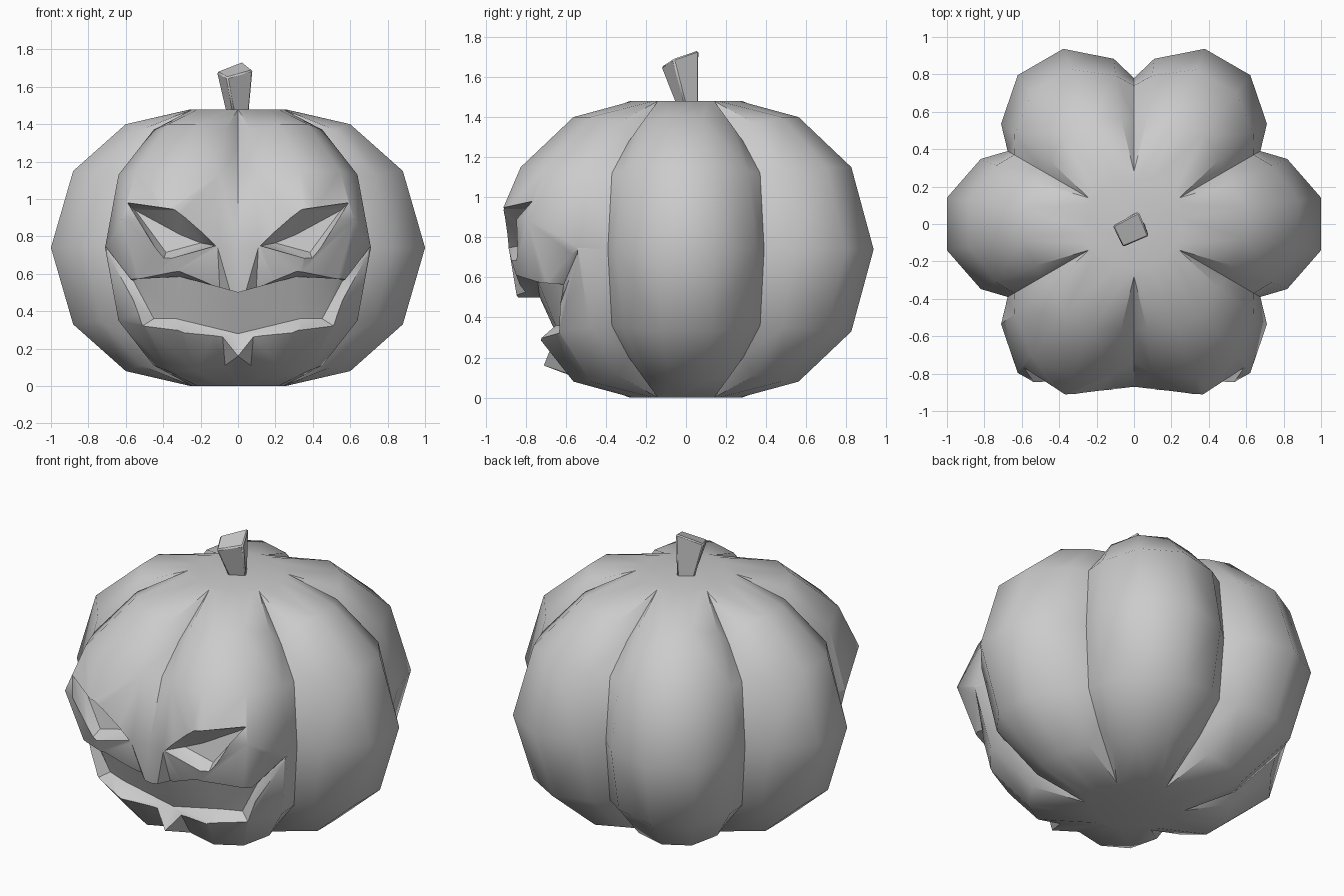
import bpy, bmesh, math
from mathutils import Vector

if "Cube" in bpy.data.objects:
    bpy.data.objects.remove(bpy.data.objects["Cube"])


def mesh_object(name, verts, faces, triangulate=False):
    bm = bmesh.new()
    vs = [bm.verts.new(v) for v in verts]
    for f in faces:
        bm.faces.new([vs[i] for i in f])
    bmesh.ops.recalc_face_normals(bm, faces=bm.faces)
    if triangulate:
        bmesh.ops.triangulate(bm, faces=bm.faces)
    me = bpy.data.meshes.new(name)
    bm.to_mesh(me)
    bm.free()
    ob = bpy.data.objects.new(name, me)
    bpy.context.collection.objects.link(ob)
    return ob


def loft(name, rings, triangulate=False):
    """Bridge equal-sized closed rings and cap both ends."""
    n = len(rings[0])
    verts = [v for r in rings for v in r]
    faces = [(k * n + i, k * n + (i + 1) % n, (k + 1) * n + (i + 1) % n, (k + 1) * n + i)
             for k in range(len(rings) - 1) for i in range(n)]
    faces += [range(n), range((len(rings) - 1) * n, len(rings) * n)]
    return mesh_object(name, verts, faces, triangulate)


def shade(ob, deg):
    bpy.ops.object.select_all(action='DESELECT')
    ob.select_set(True)
    bpy.context.view_layer.objects.active = ob
    bpy.ops.object.shade_smooth_by_angle(angle=math.radians(deg))


# Pumpkin body: six lobes, each made of groove, shoulder and ridge profiles (radius, z)
MID = 0.74
ridge = [(0.255, 1.48), (0.606, 1.40), (0.89, 1.15), (1.01, MID)]
shoulder = [(0.27, 1.48), (0.565, 1.37), (0.80, 1.13), (0.89, MID)]
groove = [(0.28, 1.48), (0.57, 1.28), (0.74, 1.12), (0.78, MID)]
lobe = [(-30, groove), (-23, shoulder), (-8, ridge), (8, ridge), (23, shoulder)]

rings = [[] for _ in range(7)]
for k in range(6):
    for off, prof in lobe:
        a = math.radians(60 * k + off)
        full = prof + [(r, 2 * MID - z) for r, z in reversed(prof[:3])]
        if math.sin(a) < -0.999:
            # front groove is filled out behind the face
            full[3:6] = [(0.87, 0.74), (0.82, 0.36), (0.71, 0.16)]
        elif math.sin(a) < -0.7:
            # brow pushed up, jaw set back
            full[4] = (full[4][0] * 0.92, full[4][1])
            if prof is ridge:
                full[3] = (1.01, 0.89)
        for i, (r, z) in enumerate(full):
            rings[i].append((r * math.cos(a), r * math.sin(a), z))
body = loft("pumpkin_body", rings, True)


# Carved face: each cutter runs from in front, to the surface outline, to a smaller back outline
def cutter(name, outline, back):
    front = [(x, -1.3, z) for x, y, z in outline]
    return loft(name, [front, outline, back], True)


def mirror(pts):
    """Half outline starting and ending on x = 0, completed on the other side."""
    return pts + [(-x, y, z) for x, y, z in reversed(pts[1:-1])]


mouth_out = mirror([(0, -.86, .50), (.31, -.88, .62), (.58, -.72, .57), (.71, -.53, .75),
                    (.56, -.66, .29), (.32, -.73, .29), (0, -.71, .16)])
mouth_in = mirror([(0, -.73, .50), (.31, -.74, .585), (.53, -.64, .575), (.56, -.61, .565),
                   (.45, -.60, .36), (.33, -.65, .36), (0, -.63, .28)])
eye_out = [(.59, -.76, .98), (.31, -.93, .94), (.12, -.87, .75), (.40, -.87, .67)]
eye_in = [(.55, -.73, .94), (.31, -.78, .81), (.20, -.80, .765), (.385, -.79, .715)]

cutters = [cutter("mouth_cutter", mouth_out, mouth_in)]
for s in (1, -1):
    cutters.append(cutter("eye_cutter",
                          [(s * x, y, z) for x, y, z in eye_out],
                          [(s * x, y, z) for x, y, z in eye_in]))
for c in cutters:
    c.hide_render = True
    m = body.modifiers.new("carve", 'BOOLEAN')
    m.operation = 'DIFFERENCE'
    m.solver = 'EXACT'
    m.object = c
dg = bpy.context.evaluated_depsgraph_get()
carved = bpy.data.meshes.new_from_object(body.evaluated_get(dg))
body.modifiers.clear()
body.data = carved
for c in cutters:
    bpy.data.objects.remove(c)
shade(body, 48)

# Stem: flared, tilted four-sided stalk
top = [Vector(v) for v in ((-.115, -.01, 1.68), (.025, .065, 1.735), (.08, -.065, 1.69), (-.06, -.125, 1.65))]
base = [(-.065, .015, 1.46), (.015, .065, 1.46), (.06, -.005, 1.46), (-.025, -.05, 1.46)]
stem = loft("stem", [base, top])
bev = stem.modifiers.new("soft_edges", 'BEVEL')
bev.width = 0.008
bev.segments = 1
shade(stem, 50)
